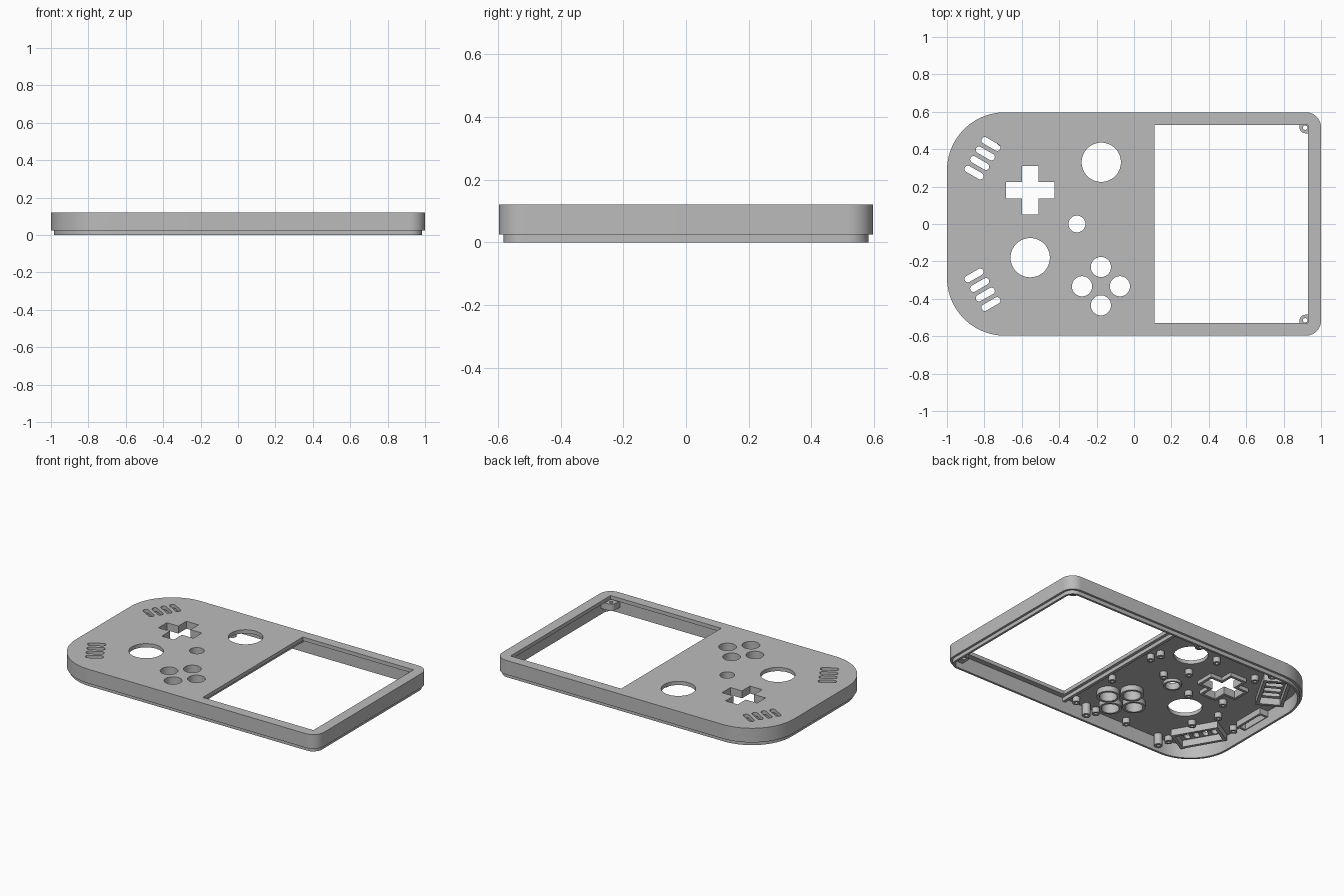
import bpy, bmesh
from math import pi, cos, sin, radians

cube = bpy.data.objects.get("Cube")
if cube:
    bpy.data.objects.remove(cube, do_unlink=True)

grey = bpy.data.materials.new("shell_grey")
grey.use_nodes = True
grey.diffuse_color = (0.5, 0.5, 0.5, 1)
grey.node_tree.nodes["Principled BSDF"].inputs["Base Color"].default_value = (0.5, 0.5, 0.5, 1)

TOP, CEILING, RIM = 0.12, 0.095, 0.025


# Outline helpers: each returns a closed loop of 2D points
def arc(cx, cy, r, start, end, n):
    return [(cx + r * cos(start + (end - start) * i / n),
             cy + r * sin(start + (end - start) * i / n)) for i in range(n + 1)]


def circle(cx, cy, r, n=40):
    return arc(cx, cy, r, 0, 2 * pi, n)[:-1]


def rect(x0, x1, y0, y1):
    return [(x0, y0), (x1, y0), (x1, y1), (x0, y1)]


def cross(cx, cy, a, w):
    pts = [(a, -w), (a, w), (w, w), (w, a), (-w, a), (-w, w),
           (-a, w), (-a, -w), (-w, -w), (-w, -a), (w, -a), (w, -w)]
    return [(cx + x, cy + y) for x, y in pts]


def place(loop, cx, cy, angle):
    c, s = cos(angle), sin(angle)
    return [(cx + x * c - y * s, cy + x * s + y * c) for x, y in loop]


def slot(cx, cy, half, r, angle):
    pts = arc(half, 0, r, -pi / 2, pi / 2, 8) + arc(-half, 0, r, pi / 2, 3 * pi / 2, 8)
    return place(pts, cx, cy, angle)


def shell_outline(inset):
    x, y = 1 - inset, 0.597 - inset
    rl, rr = 0.31 - inset, 0.08 - inset
    return (arc(x - rr, y - rr, rr, 0, pi / 2, 10) + arc(rl - x, y - rl, rl, pi / 2, pi, 24)
            + arc(rl - x, rl - y, rl, pi, 3 * pi / 2, 24)
            + arc(x - rr, rr - y, rr, 3 * pi / 2, 2 * pi, 10))


def finish(name, mesh):
    bm = bmesh.new()
    bm.from_mesh(mesh)
    bmesh.ops.remove_doubles(bm, verts=bm.verts, dist=0.0001)
    bmesh.ops.recalc_face_normals(bm, faces=bm.faces)
    bm.to_mesh(mesh)
    bm.free()
    mesh.materials.clear()
    mesh.materials.append(grey)
    obj = bpy.data.objects.new(name, mesh)
    bpy.context.collection.objects.link(obj)
    bpy.ops.object.select_all(action="DESELECT")
    obj.select_set(True)
    bpy.context.view_layer.objects.active = obj
    bpy.ops.object.shade_smooth_by_angle(angle=radians(30))
    return obj


def evaluated_mesh(obj):
    bpy.context.view_layer.update()
    deps = bpy.context.evaluated_depsgraph_get()
    return bpy.data.meshes.new_from_object(obj.evaluated_get(deps))


def plate(name, loops, z0, z1):
    """Extrude an outline, with any inner loops cut out as holes."""
    curve = bpy.data.curves.new(name, "CURVE")
    curve.dimensions = "2D"
    curve.fill_mode = "BOTH"
    curve.extrude = (z1 - z0) / 2
    for loop in loops:
        spline = curve.splines.new("POLY")
        spline.points.add(len(loop) - 1)
        for point, (x, y) in zip(spline.points, loop):
            point.co = (x, y, 0, 1)
        spline.use_cyclic_u = True
    temp = bpy.data.objects.new(name + "_profile", curve)
    bpy.context.collection.objects.link(temp)
    mesh = evaluated_mesh(temp)
    bpy.data.objects.remove(temp, do_unlink=True)
    for v in mesh.vertices:
        v.co.z += (z0 + z1) / 2
    return finish(name, mesh)


# Openings in the face
buttons = [(-0.177, -0.23), (-0.177, -0.435), (-0.278, -0.333), (-0.075, -0.333)]
pad = (-0.555, 0.18)
holes = [rect(0.11, 0.93, -0.53, 0.53), cross(*pad, 0.13, 0.045),
         circle(-0.175, 0.33, 0.105, 64), circle(-0.555, -0.18, 0.105, 64),
         circle(-0.305, 0, 0.045)]
holes += [circle(x, y, 0.054) for x, y in buttons]
for side in (1, -1):
    for i in range(4):
        holes.append(slot(-0.765 - 0.03 * i, side * (0.428 - 0.051 * i),
                          0.038, 0.018, -side * radians(30)))

# Hollow shell: solid body minus the cavity
body = plate("body_blank", [shell_outline(0)] + holes, RIM, TOP)
cutter = plate("cavity_cutter", [shell_outline(0.03)], -0.05, CEILING)
cutter.hide_render = True
mod = body.modifiers.new("cavity", "BOOLEAN")
mod.operation = "DIFFERENCE"
mod.solver = "EXACT"
mod.object = cutter
hollow = evaluated_mesh(body)
for helper in (body, cutter):
    bpy.data.objects.remove(helper, do_unlink=True)
finish("shell", hollow)

# Stepped lip around the open underside
plate("mating_lip", [shell_outline(0.015), shell_outline(0.03)], 0, RIM)

# Guides under the buttons and the direction pad
for x, y in buttons:
    plate("button_guide", [circle(x, y, 0.07), circle(x, y, 0.054)], 0.06, CEILING)
plate("small_button_guide", [circle(-0.305, 0, 0.057), circle(-0.305, 0, 0.045)], 0.075, CEILING)
plate("pad_guide", [cross(*pad, 0.148, 0.063), cross(*pad, 0.13, 0.045)], 0.07, CEILING)

# Rib beside the screen opening
plate("screen_rib", [rect(0.07, 0.09, -0.567, 0.567)], 0.07, CEILING)

for side in (1, -1):
    # Speaker boxes behind the slots
    plate("speaker_box", [place(rect(-0.15, 0.15, -0.085, 0.085), -0.81, side * 0.352, side * radians(60)),
                          place(rect(-0.13, 0.13, -0.065, 0.065), -0.81, side * 0.352, side * radians(60))],
          0.05, CEILING)
    # Screw tabs in the screen corners
    tab = [(0.972, 0.57), (0.885, 0.57), (0.885, 0.515)]
    tab += arc(0.915, 0.515, 0.03, pi, 3 * pi / 2, 8) + [(0.972, 0.485)]
    plate("corner_screw_tab", [[(x, side * y) for x, y in tab], circle(0.915, side * 0.515, 0.012, 20)],
          0.04, 0.085)
    # Tall posts along the long walls
    for x in (-0.075, -0.645):
        plate("tall_post", [circle(x, side * 0.54, 0.026, 24), circle(x, side * 0.54, 0.011, 16)],
              0.02, CEILING)

# Connector box on the end wall
plate("connector_box", [rect(-0.975, -0.905, -0.11, 0.11), rect(-0.965, -0.92, -0.095, 0.095)],
      0.055, CEILING)

# Short screw bosses
bosses = [(0.01, 0.17), (-0.01, 0.24), (-0.117, 0.475), (-0.32, 0.4), (0.025, -0.176),
          (-0.185, 0.06), (-0.285, 0.18), (-0.45, -0.02), (-0.695, -0.28), (-0.76, -0.11),
          (-0.68, 0.03), (-0.375, -0.52), (0.025, -0.516), (-0.15, -0.54), (-0.71, -0.52),
          (-0.93, -0.17), (-0.64, 0.38), (-0.71, 0.44)]
for x, y in bosses:
    plate("screw_boss", [circle(x, y, 0.024, 24), circle(x, y, 0.01, 16)], 0.06, CEILING)
